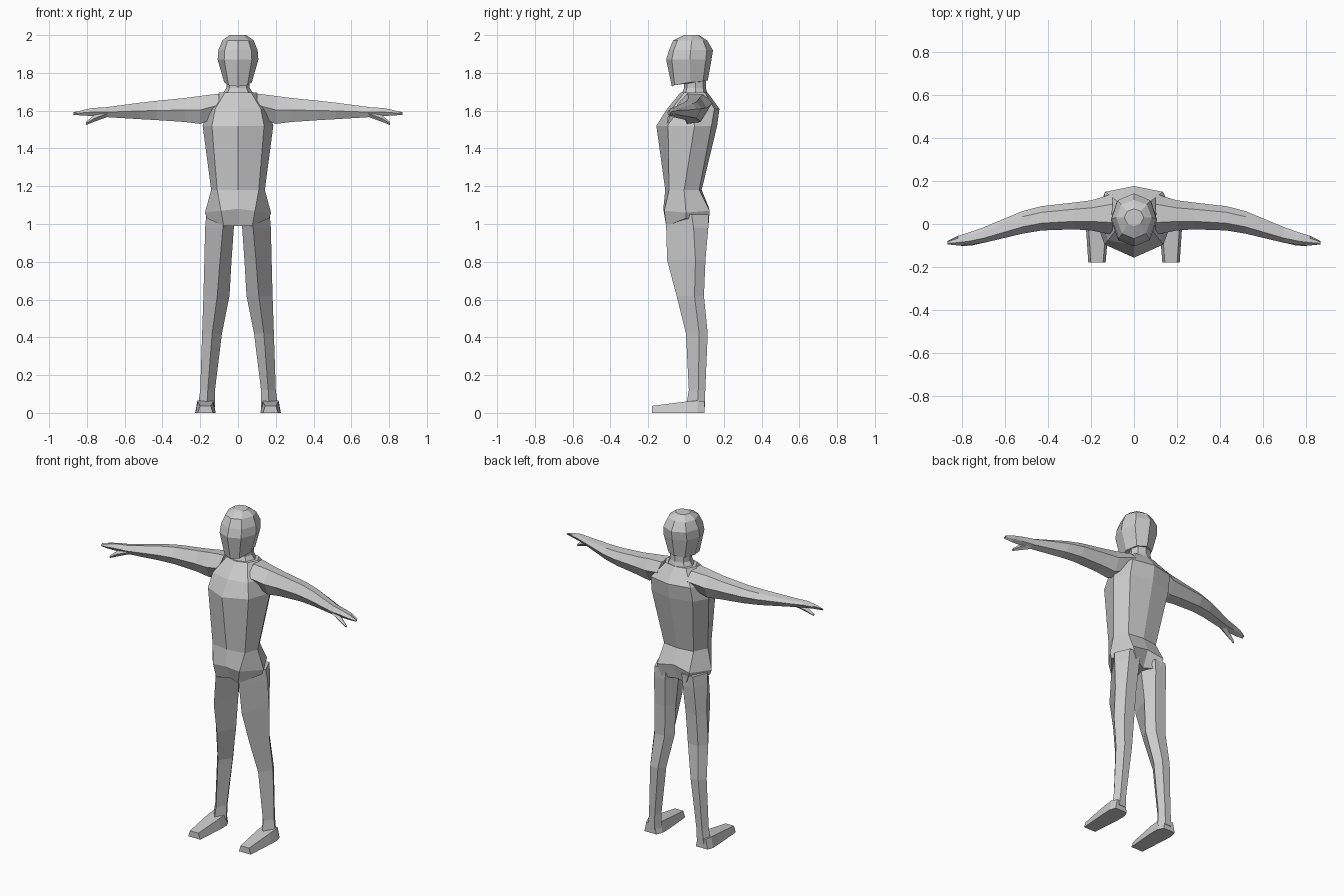
import bpy
import bmesh

skin = bpy.data.materials.new("plain grey")
skin.diffuse_color = (0.6, 0.6, 0.6, 1)


def loft(name, rings, mirror=False):
    """Skin a stack of equal-sided closed rings, capped at both ends."""
    bm = bmesh.new()
    loops = [[bm.verts.new(p) for p in ring] for ring in rings]
    n = len(loops[0])
    for a, b in zip(loops, loops[1:]):
        for i in range(n):
            j = (i + 1) % n
            bm.faces.new((a[i], a[j], b[j], b[i]))
    bm.faces.new(loops[0])
    bm.faces.new(loops[-1])
    bmesh.ops.recalc_face_normals(bm, faces=bm.faces)
    mesh = bpy.data.meshes.new(name)
    bm.to_mesh(mesh)
    bm.free()
    mesh.materials.append(skin)
    obj = bpy.data.objects.new(name, mesh)
    bpy.context.collection.objects.link(obj)
    if mirror:
        obj.modifiers.new("mirror", 'MIRROR').use_axis[0] = True
    return obj


def full(half):
    """Complete a half ring (front centre to back centre) across x = 0."""
    return half + [(-x, y, z) for x, y, z in half[-2:0:-1]]


def level(z, yf, front, side, back, yb):
    return full([(0, yf, z), (*front, z), (*side, z), (*back, z), (0, yb, z)])


# Torso: hips, waist, chest, shoulders
loft("torso", [
    full([(0, -0.07, 0.99), (0.075, -0.105, 0.99), (0.165, 0.0, 1.03),
          (0.085, 0.12, 1.0), (0, 0.08, 0.99)]),
    full([(0, -0.12, 1.08), (0.09, -0.115, 1.07), (0.175, 0.0, 1.06),
          (0.11, 0.125, 1.07), (0, 0.12, 1.09)]),
    level(1.18, -0.11, (0.11, -0.09), (0.142, -0.01), (0.10, 0.07), 0.083),
    level(1.52, -0.157, (0.138, -0.095), (0.187, 0.045), (0.14, 0.135), 0.165),
    level(1.61, -0.10, (0.12, -0.075), (0.16, 0.03), (0.135, 0.15), 0.177),
    level(1.695, -0.03, (0.07, -0.01), (0.10, 0.05), (0.07, 0.10), 0.115),
])

# Neck
loft("neck", [
    level(1.67, -0.03, (0.065, -0.01), (0.095, 0.05), (0.065, 0.10), 0.12),
    level(1.72, -0.01, (0.045, 0.005), (0.062, 0.05), (0.045, 0.09), 0.105),
    level(1.77, -0.01, (0.045, 0.005), (0.062, 0.05), (0.045, 0.09), 0.105),
])

# Head: jaw, cheeks, brow, crown
loft("head", [
    full([(0, -0.075, 1.728), (0.05, -0.06, 1.735), (0.073, 0.02, 1.75),
          (0.055, 0.09, 1.755), (0, 0.115, 1.76)]),
    level(1.87, -0.105, (0.073, -0.075), (0.108, 0.02), (0.08, 0.105), 0.135),
    level(1.92, -0.09, (0.07, -0.065), (0.104, 0.025), (0.077, 0.11), 0.143),
    level(1.972, -0.068, (0.055, -0.045), (0.083, 0.03), (0.06, 0.09), 0.112),
    level(2.0, -0.01, (0.03, 0.0), (0.045, 0.03), (0.03, 0.06), 0.07),
])

# Arms: height and depth limits per station, six-sided section
arm_stations = [  # x, y front, y back, z low, z high
    (0.10, -0.05, 0.14, 1.57, 1.69),
    (0.20, -0.03, 0.11, 1.53, 1.678),
    (0.28, -0.025, 0.10, 1.54, 1.667),
    (0.43, -0.03, 0.083, 1.55, 1.652),
    (0.52, -0.045, 0.06, 1.555, 1.642),
    (0.70, -0.088, -0.015, 1.566, 1.618),
    (0.77, -0.098, -0.04, 1.572, 1.614),
    (0.82, -0.10, -0.055, 1.574, 1.604),
    (0.87, -0.095, -0.08, 1.578, 1.588),
]


def arm_ring(x, yf, yb, lo, hi):
    d, mid = yb - yf, (lo + hi) / 2
    return [(x, yf, mid), (x, yf + 0.3 * d, hi), (x, yf + 0.75 * d, hi - 0.005),
            (x, yb, mid + 0.01), (x, yf + 0.75 * d, lo + 0.01),
            (x, yf + 0.25 * d, lo)]


loft("arm", [arm_ring(*s) for s in arm_stations], True)

# Thumbs
loft("thumb", [
    [(x, y - w, z), (x, y, z + h), (x, y + w, z), (x, y, z - h)]
    for x, y, z, w, h in [(0.69, -0.065, 1.585, 0.02, 0.018),
                          (0.76, -0.085, 1.56, 0.016, 0.018),
                          (0.805, -0.095, 1.532, 0.007, 0.008)]], True)

# Legs: front ridge, outer side, flat back, inner side
leg_stations = [  # z, x inner, x ridge, x outer, y front, y side, y back
    (1.05, 0.015, 0.075, 0.168, -0.105, 0.03, 0.12),
    (0.98, 0.022, 0.08, 0.174, -0.105, 0.04, 0.118),
    (0.81, 0.034, 0.095, 0.178, -0.10, 0.05, 0.103),
    (0.62, 0.045, 0.11, 0.183, -0.05, 0.045, 0.095),
    (0.42, 0.085, 0.137, 0.19, 0.0, 0.07, 0.115),
    (0.12, 0.122, 0.16, 0.20, 0.015, 0.065, 0.102),
    (0.03, 0.122, 0.165, 0.213, 0.0, 0.06, 0.10),
]
loft("leg", [
    [(xm, yf, z), (xo, ys, z), (xi + 0.75 * (xo - xi), yb, z),
     (xi + 0.25 * (xo - xi), yb, z), (xi, ys, z)]
    for z, xi, xm, xo, yf, ys, yb in leg_stations], True)

# Feet: heel, instep, toe
loft("foot", [
    [(xi, y, 0), (xo, y, 0), (xo - 0.012, y, h), (xi + 0.012, y, h)]
    for y, xi, xo, h in [(0.097, 0.135, 0.215, 0.06), (0.06, 0.118, 0.227, 0.065),
                         (0.0, 0.118, 0.225, 0.06), (-0.18, 0.132, 0.213, 0.037)]],
     True)
